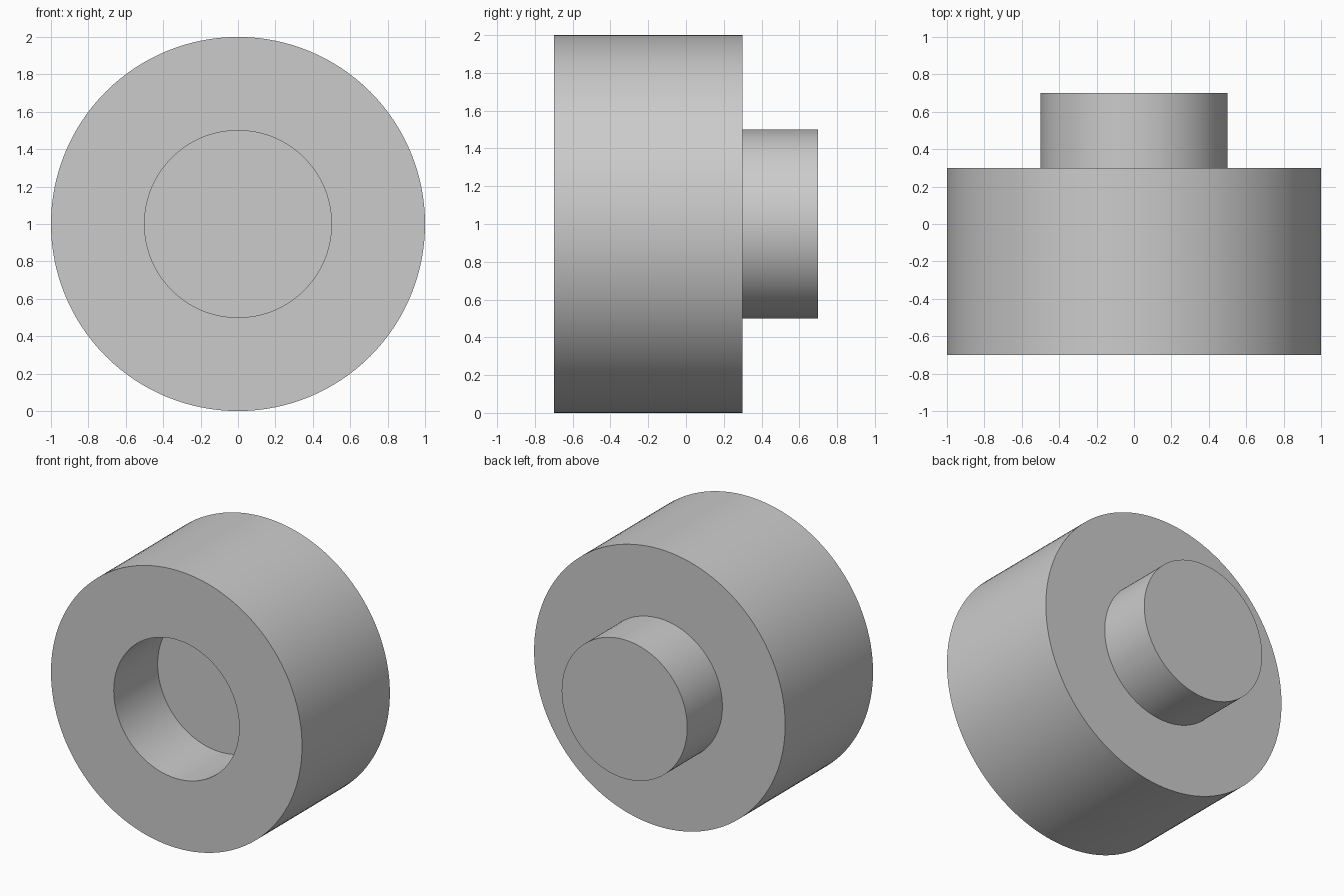
import bpy, bmesh, math

cube = bpy.data.objects.get("Cube")
if cube:
    bpy.data.objects.remove(cube, do_unlink=True)

SEGMENTS = 128
CENTRE_Z = 1.0

# Plain grey material
grey = bpy.data.materials.new("plain_grey")
grey.use_nodes = True
colour = (0.6, 0.6, 0.6, 1.0)
grey.diffuse_color = colour
grey.node_tree.nodes["Principled BSDF"].inputs["Base Color"].default_value = colour


def lathe(name, profile, material):
    """Turn (radius, y) points about the y axis and cap both ends."""
    bm = bmesh.new()
    rings = []
    for radius, y in profile:
        angles = [math.tau * i / SEGMENTS for i in range(SEGMENTS)]
        rings.append([bm.verts.new((radius * math.cos(a), y,
                                    CENTRE_Z + radius * math.sin(a)))
                      for a in angles])
    for near, far in zip(rings, rings[1:]):
        for i in range(SEGMENTS):
            j = (i + 1) % SEGMENTS
            bm.faces.new((near[i], near[j], far[j], far[i]))
    bm.faces.new(rings[0])
    bm.faces.new(rings[-1])
    bmesh.ops.recalc_face_normals(bm, faces=bm.faces)
    mesh = bpy.data.meshes.new(name)
    bm.to_mesh(mesh)
    bm.free()
    mesh.materials.append(material)
    obj = bpy.data.objects.new(name, mesh)
    bpy.context.collection.objects.link(obj)
    bpy.ops.object.select_all(action="DESELECT")
    obj.select_set(True)
    bpy.context.view_layer.objects.active = obj
    bpy.ops.object.shade_smooth_by_angle(angle=math.radians(30))
    return obj


# Socket floor, socket wall, wide drum, then the narrow peg at the back
lathe("drum_with_socket_and_peg", [
    (0.5, -0.2), (0.5, -0.7),
    (1.0, -0.7), (1.0, 0.3),
    (0.5, 0.3), (0.5, 0.7),
], grey)
